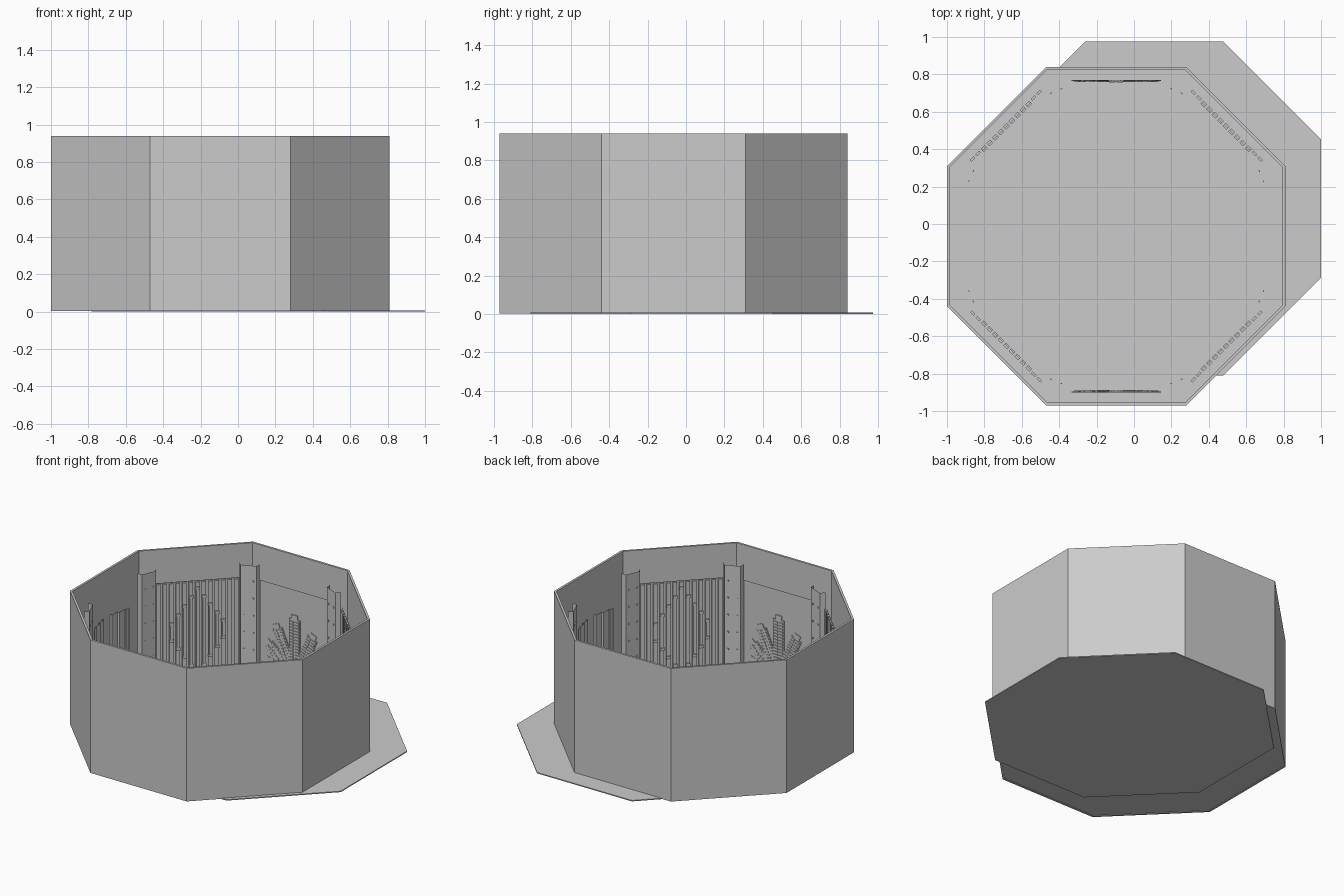
import bpy, bmesh
from math import pi, cos, tan, radians
from mathutils import Matrix, Vector

if "Cube" in bpy.data.objects:
    bpy.data.objects.remove(bpy.data.objects["Cube"])

CENTRE = Vector((-0.095, -0.065, 0))
FLOOR = 0.012


def finish(bm, name, matrix=None):
    if matrix:
        bm.transform(matrix)
    me = bpy.data.meshes.new(name)
    bm.to_mesh(me)
    bm.free()
    ob = bpy.data.objects.new(name, me)
    bpy.context.collection.objects.link(ob)
    return ob


def wall_frame(k):
    """Local frame of direction k (eighth turns): y points outward, x along the wall."""
    return Matrix.Translation(CENTRE) @ Matrix.Rotation(k * pi / 4 - pi / 2, 4, 'Z')


def box(bm, x0, x1, y0, y1, z0, z1, spin=None):
    m = Matrix.Translation(((x0 + x1) / 2, (y0 + y1) / 2, (z0 + z1) / 2))
    m = m @ Matrix.Diagonal((x1 - x0, y1 - y0, z1 - z0, 1))
    bmesh.ops.create_cube(bm, size=1, matrix=(spin @ m) if spin else m)


def sheet(bm, pts, z0, z1):
    """Thin folded sheet standing upright along a plan path."""
    for a, b in zip(pts, pts[1:]):
        bm.faces.new([bm.verts.new((*p, z)) for p, z in ((a, z0), (b, z0), (b, z1), (a, z1))])
    bmesh.ops.remove_doubles(bm, verts=bm.verts, dist=1e-5)


def octagon(name, apothem, z0, z1, centre):
    bm = bmesh.new()
    r = apothem / cos(pi / 8)
    m = Matrix.Translation((centre[0], centre[1], (z0 + z1) / 2)) @ Matrix.Rotation(pi / 8, 4, 'Z')
    bmesh.ops.create_cone(bm, cap_ends=True, segments=8, radius1=r, radius2=r, depth=z1 - z0, matrix=m)
    return finish(bm, name)


# Offset ground slab, room floor and centre medallion
octagon("ground_slab", 0.892, 0, 0.007, (0.108, 0.083))
octagon("room_floor", 0.90, 0.006, FLOOR, CENTRE)
octagon("floor_medallion", 0.075, FLOOR, 0.015, CENTRE)

# Outer octagonal shell, open at the top
bm = bmesh.new()
rings = []
for apothem, z in ((0.905, 0.003), (0.905, 0.94), (0.89, 0.94), (0.89, 0.003)):
    r = apothem / cos(pi / 8)
    rings.append([bm.verts.new(CENTRE + Matrix.Rotation(pi / 8 + i * pi / 4, 3, 'Z') @ Vector((r, 0, z)))
                  for i in range(8)])
for a, b in zip(rings, rings[1:] + rings[:1]):
    for i in range(8):
        j = (i + 1) % 8
        bm.faces.new((a[i], a[j], b[j], b[i]))
bmesh.ops.recalc_face_normals(bm, faces=bm.faces)
finish(bm, "outer_wall")

# Folded corner pillars with small studs
c, s = cos(pi / 8), tan(pi / 8) * cos(pi / 8)
for k in range(8):
    bm = bmesh.new()
    face, half, wing = 0.842, 0.052, 0.036
    right = (half, face)
    tip = (half + wing * s, face + wing * c)
    sheet(bm, [(-tip[0], tip[1]), (-half, face), right, tip], FLOOR, 0.835)
    for i in range(6):
        for x in (-0.03, 0.03):
            z = 0.12 + i * 0.12
            box(bm, x - 0.005, x + 0.005, face - 0.004, face, z, z + 0.01)
    finish(bm, "corner_pillar", wall_frame(k + 0.5))

# Diagonal walls: backing, vertical slats and a diamond of raised strips
for k in (1, 3, 5, 7):
    bm = bmesh.new()
    sheet(bm, [(-0.275, 0.84), (0.275, 0.84)], FLOOR, 0.728)
    finish(bm, "slat_backing", wall_frame(k))
    bm = bmesh.new()
    for i in range(-6, 7):
        x = i * 0.042
        box(bm, x - 0.014, x + 0.014, 0.828, 0.841, FLOOR, 0.722)
    finish(bm, "wall_slats", wall_frame(k))
    bm = bmesh.new()
    for i in range(-4, 5):
        reach = 0.30 - 0.06 * abs(i)
        x = i * 0.042
        box(bm, x - 0.008, x + 0.008, 0.823, 0.829, 0.38 - reach, 0.38 + reach)
        for z in (0.38 - reach, 0.38 + reach):
            box(bm, x - 0.014, x + 0.014, 0.819, 0.829, z - 0.01, z + 0.01)
    finish(bm, "diamond_strips", wall_frame(k))

# Front and back walls: plain panel with a fan of ribbed blades
for k in (2, 6):
    bm = bmesh.new()
    sheet(bm, [(-0.273, 0.835), (0.273, 0.835)], FLOOR, 0.725)
    finish(bm, "fan_panel", wall_frame(k))
    bm = bmesh.new()
    for i in range(-3, 4):
        length = 0.45 - 0.07 * abs(i)
        front = 0.827 + 0.0015 * abs(i)
        spin = Matrix.Translation((0, 0, 0.10)) @ Matrix.Rotation(radians(23 * i), 4, 'Y')
        box(bm, -0.042, 0.042, front, 0.835, 0.04, length - 0.03, spin)
        box(bm, -0.024, 0.024, front, 0.835, length - 0.03, length, spin)
        z = 0.10
        while z < length - 0.04:
            for x in (-0.02, 0.02):
                box(bm, x - 0.015, x + 0.015, front - 0.005, front, z, z + 0.011, spin)
            z += 0.021
    finish(bm, "sunburst_fan", wall_frame(k))

# Side walls: stepped niches receding toward a narrow centre opening
for k in (0, 4):
    bm = bmesh.new()
    path = [(0.195, 0.84), (0.195, 0.846), (0.165, 0.846), (0.165, 0.856), (0.105, 0.856), (0.105, 0.871),
            (0.045, 0.871), (0.045, 0.888)]
    for side in (-1, 1):
        sheet(bm, [(side * x, y) for x, y in path], FLOOR, 0.62)
    finish(bm, "stepped_niche", wall_frame(k))
